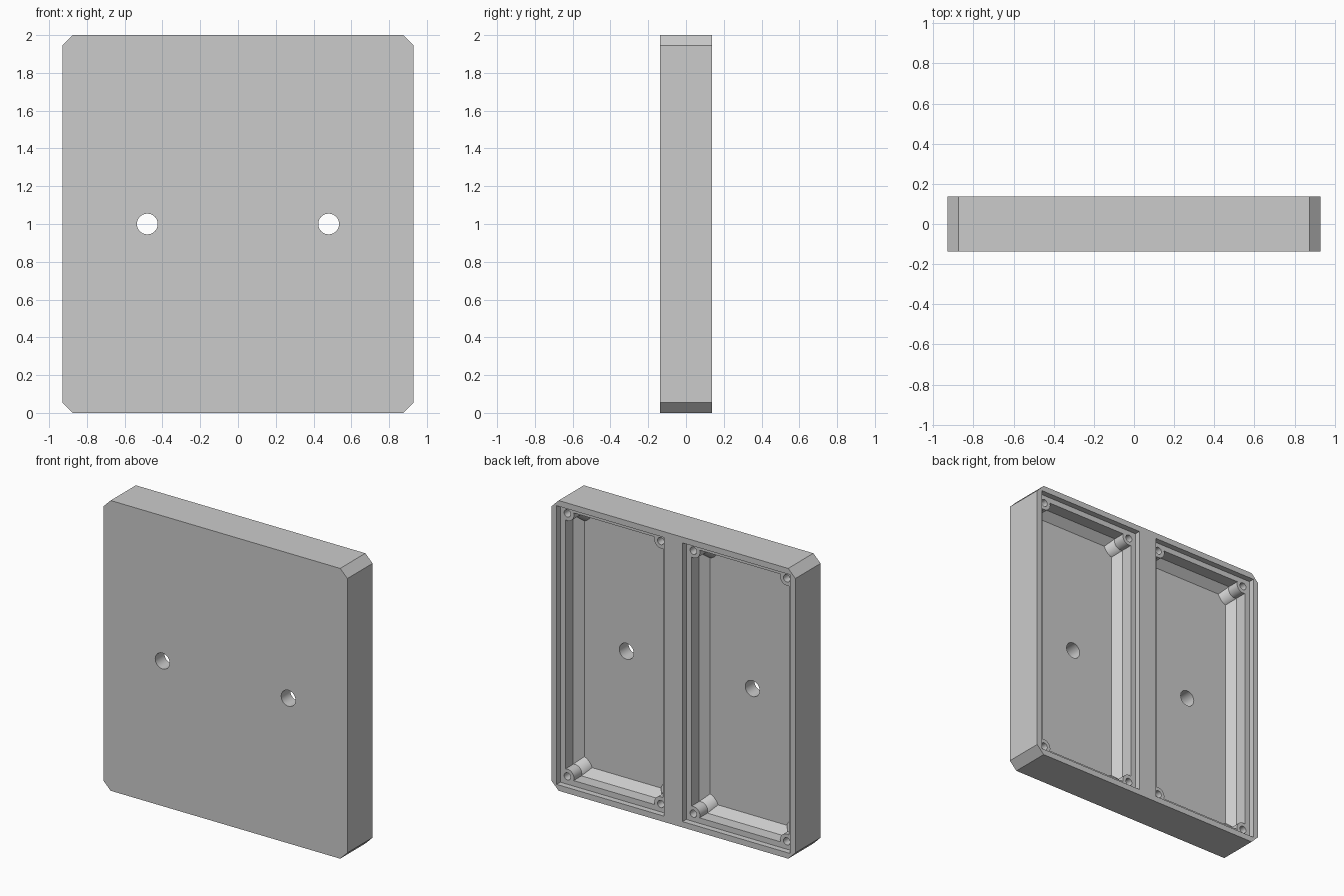
import bpy
import bmesh
from math import radians, sqrt, atan2, cos, sin, pi

if "Cube" in bpy.data.objects:
    bpy.data.objects.remove(bpy.data.objects["Cube"], do_unlink=True)

# Overall sizes
HALF_W, HALF_D, HEIGHT, CORNER = 0.93, 0.137, 2.0, 0.055
# Pocket sizes: centre, half size, lid recess, ledge, floor chamfer, floor depth
POCKET_X, MID_Z = 0.48, 1.0
POCKET_W, POCKET_H = 0.41, 0.96
RECESS, LEDGE, SLOPE, DEPTH = 0.04, 0.038, 0.05, 0.175
# Screw bosses and holes
BOSS_INSET, BOSS_R, SCREW_R, SCREW_DEPTH, HOLE_R = 0.054, 0.05, 0.025, 0.1, 0.055

grey = bpy.data.materials.new("light_grey")
grey.use_nodes = True
colour = (0.6, 0.6, 0.6, 1)
grey.diffuse_color = colour
grey.node_tree.nodes["Principled BSDF"].inputs["Base Color"].default_value = colour


def loft(name, sections):
    """Solid through sections of (y, outline of x and z points)."""
    bm = bmesh.new()
    rings = [[bm.verts.new((x, y, z)) for x, z in pts] for y, pts in sections]
    n = len(rings[0])
    for a, b in zip(rings, rings[1:]):
        for i in range(n):
            j = (i + 1) % n
            bm.faces.new((a[i], a[j], b[j], b[i]))
    bm.faces.new(rings[0])
    bm.faces.new(rings[-1])
    bmesh.ops.recalc_face_normals(bm, faces=bm.faces)
    mesh = bpy.data.meshes.new(name)
    bm.to_mesh(mesh)
    bm.free()
    mesh.materials.append(grey)
    obj = bpy.data.objects.new(name, mesh)
    bpy.context.collection.objects.link(obj)
    return obj


def circle(x, z, r, n=32):
    return [(x + r * cos(2 * pi * i / n), z + r * sin(2 * pi * i / n)) for i in range(n)]


def rectangle(x, z, w, h):
    return [(x - w, z - h), (x + w, z - h), (x + w, z + h), (x - w, z + h)]


def cavity_outline(cx, inset, n=16):
    """Rectangle with a round screw boss biting into each corner."""
    r = BOSS_R + inset
    e = BOSS_INSET - LEDGE - inset
    start = atan2(-sqrt(r * r - e * e), e)
    end = -1.5 * pi - start
    arc = []
    for i in range(n + 1):
        a = start + (end - start) * i / n
        arc.append((POCKET_W - BOSS_INSET + r * cos(a), POCKET_H - BOSS_INSET + r * sin(a)))
    points = []
    for sx, sz in ((1, 1), (-1, 1), (-1, -1), (1, -1)):
        corner = arc if sx * sz > 0 else arc[::-1]
        points += [(cx + sx * x, MID_Z + sz * z) for x, z in corner]
    return points


def cut(target, cutter):
    cutter.hide_render = True
    mod = target.modifiers.new("cut", 'BOOLEAN')
    mod.operation = 'DIFFERENCE'
    mod.solver = 'EXACT'
    mod.object = cutter
    bpy.context.view_layer.objects.active = target
    bpy.ops.object.modifier_apply(modifier=mod.name)
    bpy.data.objects.remove(cutter, do_unlink=True)


# Outer block with clipped corners
w, h = HALF_W, HEIGHT
outline = [(-w + CORNER, 0), (w - CORNER, 0), (w, CORNER), (w, h - CORNER),
           (w - CORNER, h), (-w + CORNER, h), (-w, h - CORNER), (-w, CORNER)]
housing = loft("housing", [(-HALF_D, outline), (HALF_D, outline)])

back = HALF_D + 0.02
ledge_y = HALF_D - RECESS
floor_y = HALF_D - DEPTH
for cx in (-POCKET_X, POCKET_X):
    # Lid recess
    rim = rectangle(cx, MID_Z, POCKET_W, POCKET_H)
    cut(housing, loft("recess_cutter", [(ledge_y, rim), (back, rim)]))
    # Cavity with sloped foot around the floor
    wall = cavity_outline(cx, 0)
    cut(housing, loft("cavity_cutter", [(floor_y, cavity_outline(cx, SLOPE)),
                                        (floor_y + SLOPE, wall), (back, wall)]))
    # Hole through the floor
    hole = circle(cx, MID_Z, HOLE_R)
    cut(housing, loft("hole_cutter", [(-HALF_D - 0.02, hole), (back, hole)]))
    # Screw holes in the bosses
    for sx in (-1, 1):
        for sz in (-1, 1):
            screw = circle(cx + sx * (POCKET_W - BOSS_INSET),
                           MID_Z + sz * (POCKET_H - BOSS_INSET), SCREW_R, 24)
            cut(housing, loft("screw_cutter", [(ledge_y - SCREW_DEPTH, screw), (back, screw)]))

# Smooth the round walls, keep the edges sharp
bpy.ops.object.select_all(action='DESELECT')
housing.select_set(True)
bpy.context.view_layer.objects.active = housing
bpy.ops.object.shade_smooth_by_angle(angle=radians(30))
